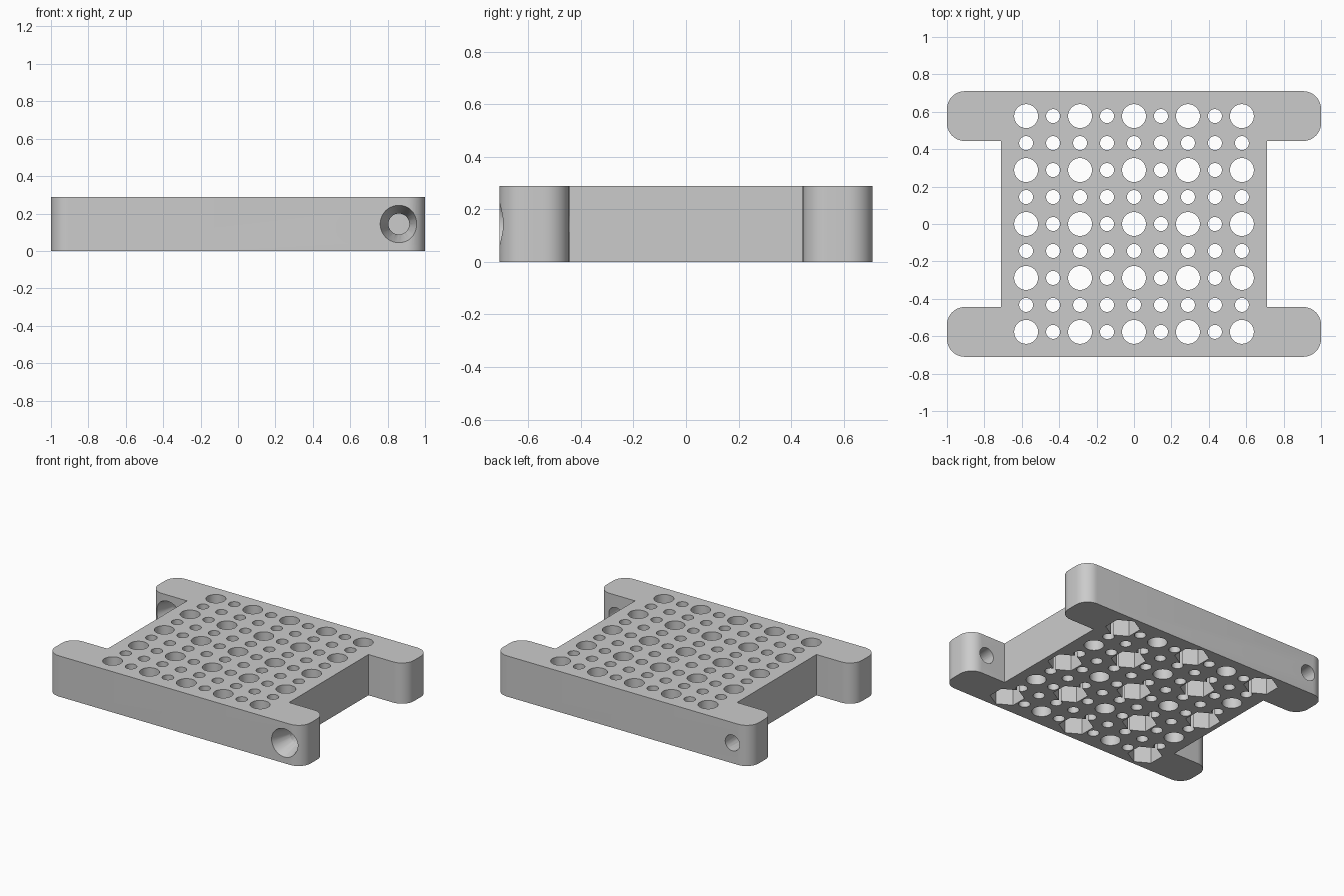
import bpy, bmesh, math
from mathutils import Matrix, Vector

if "Cube" in bpy.data.objects:
    bpy.data.objects.remove(bpy.data.objects["Cube"], do_unlink=True)

HALF_X, HALF_Y, HEIGHT = 1.0, 0.71, 0.288
WEB_X, EAR_Y, ROUND = 0.71, 0.444, 0.095
PITCH = 0.1442
BOLT_X = 0.86

grey = bpy.data.materials.new("plain grey")
grey.use_nodes = True
colour = (0.6, 0.6, 0.6, 1)
grey.diffuse_color = colour
grey.node_tree.nodes["Principled BSDF"].inputs["Base Color"].default_value = colour


def finish(bm, name):
    bmesh.ops.recalc_face_normals(bm, faces=bm.faces)
    mesh = bpy.data.meshes.new(name)
    bm.to_mesh(mesh)
    bm.free()
    mesh.materials.append(grey)
    obj = bpy.data.objects.new(name, mesh)
    bpy.context.collection.objects.link(obj)
    return obj


def prism(bm, sides, r1, r2, depth, matrix):
    bmesh.ops.create_cone(bm, cap_ends=True, segments=sides, radius1=r1,
                          radius2=r2, depth=depth, matrix=matrix)


def arc(cx, cy, start):
    angles = [math.radians(start + 90 * i / 10) for i in range(11)]
    return [(cx + ROUND * math.cos(a), cy + ROUND * math.sin(a)) for a in angles]


# Plate outline with rounded ears, extruded upward
right = [(WEB_X, -EAR_Y), (WEB_X, EAR_Y)]
lower = arc(HALF_X - ROUND, -HALF_Y + ROUND, -90) + arc(HALF_X - ROUND, -EAR_Y - ROUND, 0)
upper = [(x, -y) for x, y in reversed(lower)]
half = lower + right + upper
outline = half + [(-x, y) for x, y in reversed(half)]
bm = bmesh.new()
face = bm.faces.new([bm.verts.new((x, y, 0)) for x, y in outline])
grown = bmesh.ops.extrude_face_region(bm, geom=[face])["geom"]
bmesh.ops.translate(bm, vec=(0, 0, HEIGHT),
                    verts=[v for v in grown if isinstance(v, bmesh.types.BMVert)])
plate = finish(bm, "perforated_plate")

# Grid of large and small through holes, with nut pockets on alternate large holes
holes, nuts = bmesh.new(), bmesh.new()
for i in range(-4, 5):
    for j in range(-4, 5):
        large = i % 2 == 0 and j % 2 == 0
        radius = 0.064 if large else 0.0375
        spot = Matrix.Translation((i * PITCH, j * PITCH, HEIGHT / 2))
        prism(holes, 40 if large else 28, radius, radius, 1, spot)
        if large and (i + j) % 4 == 0:
            base = Matrix.Translation((i * PITCH, j * PITCH, 0))
            prism(nuts, 6, 0.112, 0.112, 0.28, base)

# Countersunk bolt holes in two opposite ears, both opening toward the front
bolts, sinks = bmesh.new(), bmesh.new()
turn = Matrix.Rotation(-math.pi / 2, 4, "X")
for x, y in ((BOLT_X, -HALF_Y), (-BOLT_X, EAR_Y)):
    middle = Matrix.Translation((x, y + 0.133, HEIGHT / 2))
    prism(bolts, 40, 0.056, 0.056, 0.34, middle @ turn)
    depth, lip = 0.14, 0.01
    flare = 0.1 + lip * (0.1 - 0.056) / depth
    mouth = Matrix.Translation((x, y + (depth - lip) / 2, HEIGHT / 2))
    prism(sinks, 40, flare, 0.056, depth + lip, mouth @ turn)

# Cut everything out of the plate
bpy.ops.object.select_all(action="DESELECT")
bpy.context.view_layer.objects.active = plate
plate.select_set(True)
for name, cutter_bm in (("holes", holes), ("nuts", nuts), ("bolts", bolts), ("sinks", sinks)):
    cutter = finish(cutter_bm, name + "_cutter")
    cutter.hide_render = True
    mod = plate.modifiers.new(name, "BOOLEAN")
    mod.operation, mod.solver, mod.object = "DIFFERENCE", "EXACT", cutter
    bpy.ops.object.modifier_apply(modifier=mod.name)
    bpy.data.objects.remove(cutter, do_unlink=True)
bpy.ops.object.shade_smooth_by_angle(angle=math.radians(30))
